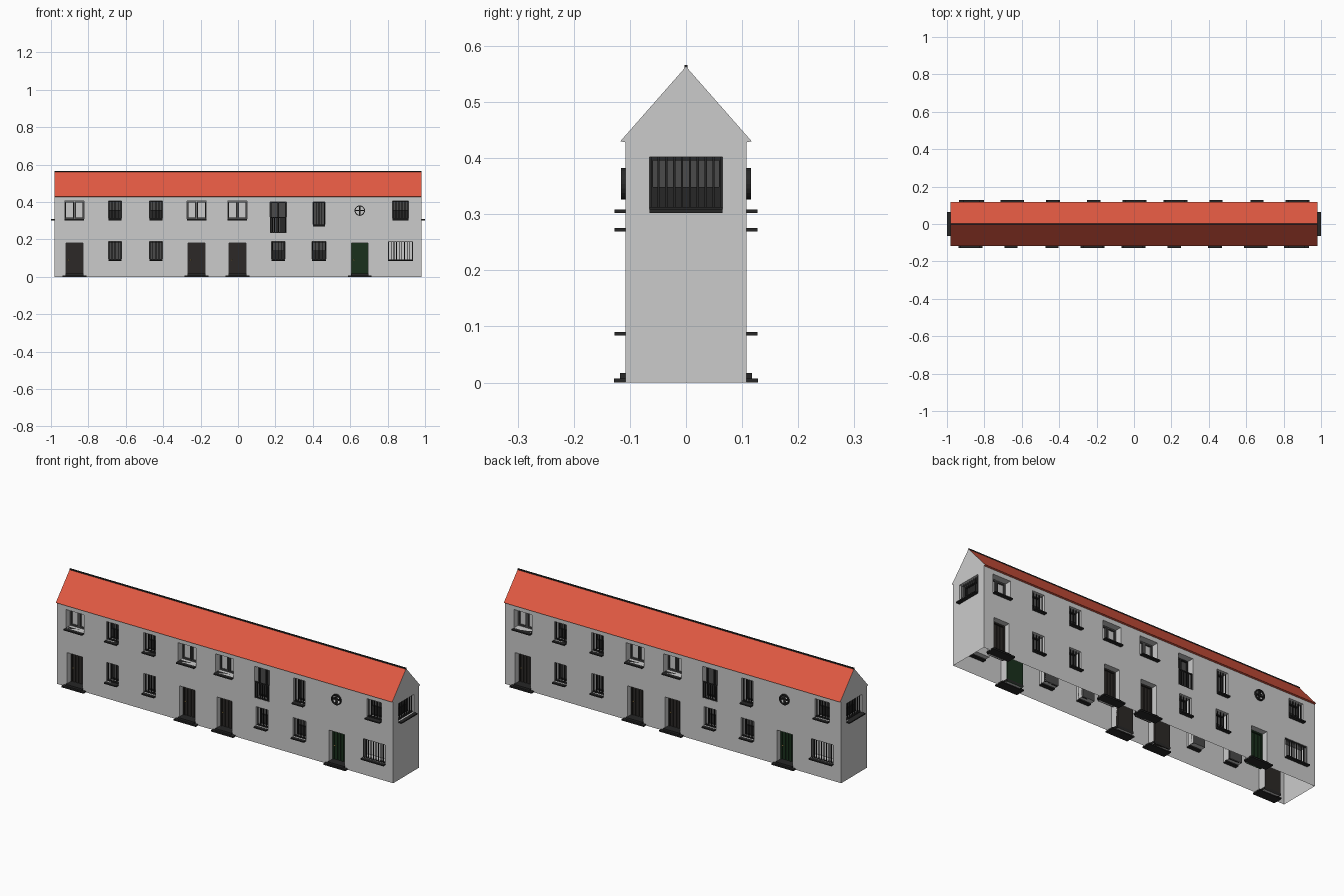
import bpy, bmesh, math
from mathutils import Matrix, Vector

if "Cube" in bpy.data.objects:
    bpy.data.objects.remove(bpy.data.objects["Cube"])

L, W, EAVE, RIDGE, OVER = 0.98, 0.108, 0.43, 0.563, 0.117
DEPTH = 0.045
STEP = 0.218


def material(name, rgb):
    m = bpy.data.materials.new(name)
    m.diffuse_color = (*rgb, 1)
    m.use_nodes = True
    m.node_tree.nodes["Principled BSDF"].inputs["Base Color"].default_value = m.diffuse_color
    return m


BLACK = material("black_iron", (0.02, 0.02, 0.02))
GLASS = material("dark_glass", (0.07, 0.07, 0.07))
WOOD = material("dark_wood", (0.025, 0.022, 0.02))
GREEN = material("dark_green", (0.01, 0.03, 0.012))
BRASS = material("brass", (0.6, 0.4, 0.12))
RED = material("roof_red", (0.75, 0.1, 0.055))


def finish(name, bm, mat=None, matrix=None):
    me = bpy.data.meshes.new(name)
    if matrix:
        bm.transform(matrix)
    bm.to_mesh(me)
    bm.free()
    ob = bpy.data.objects.new(name, me)
    bpy.context.collection.objects.link(ob)
    if mat:
        me.materials.append(mat)
    return ob


def box(bm, u0, u1, v0, v1, d0, d1):
    # u runs along the facade, v is height, d is depth into the wall
    m = Matrix.Translation(((u0 + u1) / 2, (d0 + d1) / 2, (v0 + v1) / 2))
    bmesh.ops.create_cube(bm, size=1, matrix=m @ Matrix.Diagonal((u1 - u0, d1 - d0, v1 - v0, 1)))


def rect(u, w, v0, v1):
    return [(u - w / 2, v0), (u + w / 2, v0), (u + w / 2, v1), (u - w / 2, v1)]


def circle(u, v, r, n=20):
    return [(u + r * math.cos(2 * math.pi * i / n), v + r * math.sin(2 * math.pi * i / n)) for i in range(n)]


def frame(bm, u, w, v0, v1, t, d0, d1):
    a, b = u - w / 2, u + w / 2
    box(bm, a, a + t, v0, v1, d0, d1)
    box(bm, b - t, b, v0, v1, d0, d1)
    box(bm, a + t, b - t, v0, v0 + t, d0, d1)
    box(bm, a + t, b - t, v1 - t, v1, d0, d1)


def bars(bm, u, w, v0, v1, n, d, t=0.004):
    for i in range(n):
        x = u - w / 2 + t / 2 + (w - t) * i / (n - 1)
        box(bm, x - t / 2, x + t / 2, v0, v1, d, d + t)


def wall(name, outline, holes, matrix):
    # flat wall with openings, plus the reveals running inward
    bm = bmesh.new()
    edges, loops = [], []
    for pts in [outline] + holes:
        vs = [bm.verts.new((u, 0, v)) for u, v in pts]
        loops.append(vs)
        edges += [bm.edges.new((vs[i], vs[(i + 1) % len(vs)])) for i in range(len(vs))]
    bmesh.ops.triangle_fill(bm, edges=edges, use_beauty=True, normal=(0, -1, 0))
    for f in bm.faces:
        f.normal_update()
        if f.normal.y > 0:
            f.normal_flip()
    for vs in loops[1:]:
        inner = [bm.verts.new(p.co + Vector((0, DEPTH, 0))) for p in vs]
        for i in range(len(vs)):
            j = (i + 1) % len(vs)
            bm.faces.new((vs[i], vs[j], inner[j], inner[i]))
    finish(name, bm, None, matrix)


def panes(name, holes, mat, matrix):
    bm = bmesh.new()
    for pts in holes:
        bm.faces.new([bm.verts.new((u, DEPTH, v)) for u, v in pts])
    finish(name, bm, mat, matrix)


def barred_window(iron, u, w, v0, v1, n):
    frame(iron, u, w, v0, v1, 0.006, 0.034, 0.043)
    bars(iron, u, w, v0, v1, n, 0.012)
    box(iron, u - w / 2, u + w / 2, v0, v0 + 0.005, 0.008, 0.018)


def sill(bm, u, w, z):
    box(bm, u - w / 2, u + w / 2, z - 0.003, z + 0.003, -0.019, 0.02)


def long_side(side, matrix):
    xs = [-0.875 + STEP * i for i in range(9)]
    iron, sills, steps, brass = (bmesh.new() for _ in range(4))
    doors, green, sash = (bmesh.new() for _ in range(3))
    dark, light, doorways = [], [], []

    # doors with planks, knob and two steps
    for i in (0, 3, 4, 7):
        u, b = xs[i], green if i == 7 else doors
        doorways.append(rect(u, 0.09, 0.003, 0.18))
        box(b, u - 0.045, u + 0.045, 0.003, 0.18, 0.038, DEPTH)
        frame(b, u, 0.09, 0.003, 0.18, 0.007, 0.03, 0.04)
        for k in range(4):
            p = u - 0.028 + k * 0.0187
            box(b, p - 0.0075, p + 0.0075, 0.012, 0.17, 0.034, 0.04)
        bmesh.ops.create_icosphere(brass, subdivisions=1, radius=0.004,
                                   matrix=Matrix.Translation((u - 0.032, 0.03, 0.09)))
        box(steps, u - 0.064, u + 0.064, 0, 0.007, -0.02, 0.03)
        box(steps, u - 0.048, u + 0.048, 0.007, 0.017, -0.01, DEPTH)

    # small barred windows: column, width, bottom, top, bars, dark lower half
    for i, w, v0, v1, n, low in ((1, 0.07, 0.09, 0.19, 5, 0), (2, 0.07, 0.09, 0.19, 5, 0),
                                 (5, 0.07, 0.09, 0.19, 5, 1), (6, 0.075, 0.09, 0.19, 5, 1),
                                 (1, 0.07, 0.308, 0.405, 5, 1), (2, 0.07, 0.308, 0.405, 5, 1),
                                 (6, 0.065, 0.275, 0.4, 5, 0), (8, 0.085, 0.308, 0.405, 6, 1)):
        dark.append(rect(xs[i], w, v0, v1))
        barred_window(iron, xs[i], w, v0, v1, n)
        sill(sills, xs[i], w, v0 - 0.003)
        if low:
            box(iron, xs[i] - w / 2, xs[i] + w / 2, v0, (v0 + v1) / 2, 0.036, 0.043)

    # double casement windows
    for i in (0, 3, 4):
        u = xs[i]
        light.append(rect(u, 0.104, 0.308, 0.405))
        for s in (-1, 1):
            frame(sash, u + s * 0.026, 0.05, 0.309, 0.404, 0.007, 0.034, 0.043)
        sill(sills, u, 0.104, 0.305)

    # wide grille window
    light.append(rect(xs[8], 0.132, 0.09, 0.19))
    bars(iron, xs[8], 0.132, 0.09, 0.19, 10, 0.003)
    frame(iron, xs[8], 0.132, 0.09, 0.19, 0.003, 0.003, 0.007)
    sill(sills, xs[8], 0.132, 0.087)

    # tall window with balcony railing
    u = xs[5]
    dark.append(rect(u, 0.086, 0.235, 0.4))
    frame(iron, u, 0.086, 0.235, 0.4, 0.006, 0.034, 0.043)
    box(iron, u - 0.004, u + 0.004, 0.235, 0.4, 0.034, 0.043)
    bars(iron, u, 0.086, 0.235, 0.32, 9, 0.003)
    frame(iron, u, 0.086, 0.235, 0.32, 0.005, 0.001, 0.007)

    # round window with ring and cross
    u, v, r = xs[7], 0.354, 0.023
    light.append(circle(u, v, r))
    for k in range(20):
        a = [2 * math.pi * (k + e) / 20 for e in (0, 1)]
        q = [iron.verts.new((u + rr * math.cos(t), d, v + rr * math.sin(t)))
             for t in a for rr, d in ((r, 0.02), (r, -0.008), (r + 0.005, -0.008), (r + 0.005, 0.0))]
        for c in range(3):
            iron.faces.new((q[c], q[c + 1], q[c + 5], q[c + 4]))
    box(iron, u - r, u + r, v - 0.003, v + 0.003, -0.004, 0.004)
    box(iron, u - 0.003, u + 0.003, v - r, v + r, -0.004, 0.004)

    wall(side + "_wall", [(-L, 0), (L, 0), (L, EAVE), (-L, EAVE)], dark + light + doorways, matrix)
    panes(side + "_dark_panes", dark, GLASS, matrix)
    panes(side + "_light_panes", light, None, matrix)
    for name, bm, mat in (("window_ironwork", iron, BLACK), ("sills", sills, BLACK), ("door_steps", steps, BLACK),
                          ("door_knobs", brass, BRASS), ("doors", doors, WOOD), ("green_door", green, GREEN),
                          ("casements", sash, GLASS)):
        if mat is BLACK:
            bmesh.ops.recalc_face_normals(bm, faces=bm.faces)
        finish(side + "_" + name, bm, mat, matrix)


def gable_end(side, matrix):
    hole = rect(0, 0.13, 0.308, 0.402)
    outline = [(-W, 0), (W, 0), (W, EAVE - 0.002), (OVER, EAVE), (0, RIDGE), (-OVER, EAVE), (-W, EAVE - 0.002)]
    wall(side + "_gable", outline, [hole], matrix)
    panes(side + "_gable_pane", [hole], GLASS, matrix)
    iron = bmesh.new()
    barred_window(iron, 0, 0.13, 0.308, 0.402, 10)
    box(iron, -0.065, 0.065, 0.308, 0.348, 0.036, 0.043)
    box(iron, -0.065, 0.065, 0.302, 0.308, -0.02, 0.02)
    finish(side + "_gable_window", iron, BLACK, matrix)


for k, side in enumerate(("front", "right", "back", "left")):
    spin = Matrix.Rotation(k * math.pi / 2, 4, 'Z')
    if k % 2 == 0:
        long_side(side, spin @ Matrix.Translation((0, -W, 0)))
    else:
        gable_end(side, spin @ Matrix.Translation((0, -L, 0)))

# roof slopes with narrow soffits
bm = bmesh.new()
profile = [(-W, EAVE - 0.002), (-OVER, EAVE), (0, RIDGE), (OVER, EAVE), (W, EAVE - 0.002)]
rows = [[bm.verts.new((x, y, z)) for y, z in profile] for x in (-L, L)]
for i in range(4):
    bm.faces.new((rows[0][i], rows[1][i], rows[1][i + 1], rows[0][i + 1]))
bmesh.ops.recalc_face_normals(bm, faces=bm.faces)
bm.normal_update()
if max(bm.faces, key=lambda f: f.calc_area()).normal.z < 0:
    bmesh.ops.reverse_faces(bm, faces=bm.faces)
finish("roof", bm, RED)

# ridge cap
bm = bmesh.new()
box(bm, -L, L, 0.56, 0.566, -0.003, 0.003)
finish("ridge_cap", bm, BLACK)
